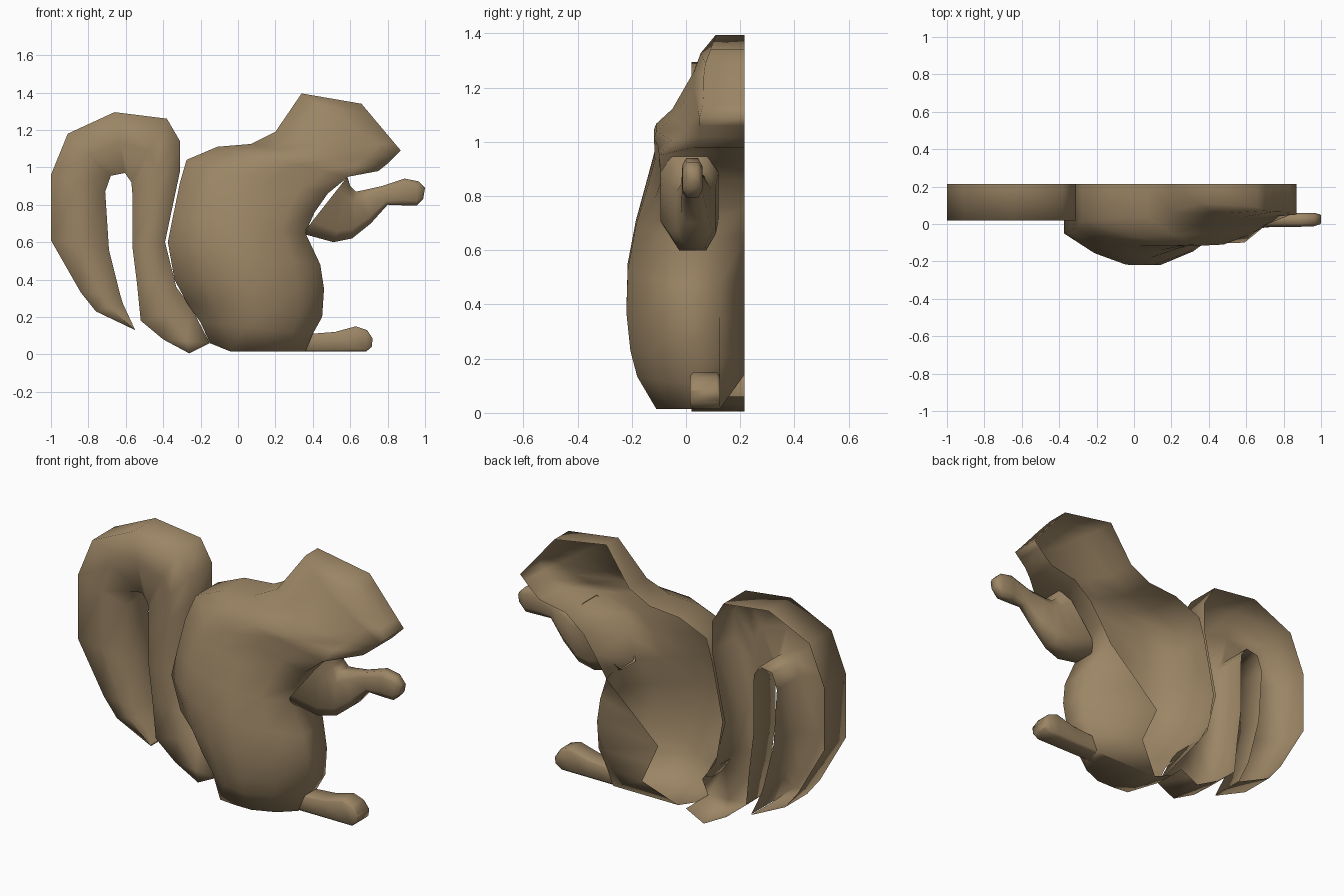
import bpy, bmesh, math

BACK = 0.215
fur = bpy.data.materials.new("brown fur")
fur.diffuse_color = (0.33, 0.235, 0.13, 1)


def loft(name, rings, closed=False):
    """Skin a list of equally long point rings, smooth shaded."""
    bm = bmesh.new()
    rows = [[bm.verts.new(p) for p in r] for r in rings]
    n = len(rows[0])
    for a, b in zip(rows, rows[1:]):
        for i in range(n if closed else n - 1):
            j = (i + 1) % n
            bm.faces.new((a[i], a[j], b[j], b[i]))
    if closed:  # the root end stays open inside the body
        bm.faces.new(rows[-1])
    bmesh.ops.remove_doubles(bm, verts=bm.verts, dist=0.0005)
    bmesh.ops.recalc_face_normals(bm, faces=bm.faces)
    if not closed:  # open shells face the front
        bm.normal_update()
        if sum(f.normal.y * f.calc_area() for f in bm.faces) > 0:
            bmesh.ops.reverse_faces(bm, faces=bm.faces)
    me = bpy.data.meshes.new(name)
    bm.to_mesh(me)
    bm.free()
    me.materials.append(fur)
    for f in me.polygons:
        f.use_smooth = True
    ob = bpy.data.objects.new(name, me)
    bpy.context.collection.objects.link(ob)
    return ob


def mix(a, b, t):
    return a + (b - a) * t


# Body and head: half shell, open at the back
# each row: left x, z, right x, z, inner leg x, z, left rim y, front y, right rim y
body_rows = [
    (-.20, .17, .40, .11, .12, .14, .02, -.18, .00),
    (-.27, .27, .45, .20, .07, .25, .01, -.205, -.02),
    (-.34, .40, .46, .35, .02, .36, -.02, -.22, -.04),
    (-.375, .60, .44, .48, .15, .48, -.05, -.215, -.05),
    (-.345, .75, .36, .65, .34, .65, -.04, -.185, -.06),
    (-.31, .92, .41, .76, .41, .76, -.02, -.145, -.08),
    (-.275, 1.04, .48, .86, .48, .86, .02, -.115, -.09),
    (-.11, 1.11, .59, .95, .59, .95, .03, -.118, -.10),
    (.07, 1.125, .75, .98, .75, .98, .04, -.11, .03),
    (.20, 1.19, .80, 1.02, .80, 1.02, .06, -.05, .05),
    (.34, 1.395, .84, 1.06, .84, 1.06, .11, .03, .05),
    (.66, 1.34, .87, 1.09, .87, 1.09, .09, .065, .05),
]


def body_ring(row):
    lx, lz, rx, rz, bx, bz, yl, yf, yr = row
    # below the seam the body runs straight into the tail, with no side wall
    ring = [(lx, BACK if lz > .25 else yl, lz), (lx, yl, lz)]
    for t, w in ((.2, .64), (.4, 1), (.6, 1), (.82, .6)):
        rim = mix(yl, yr, t)
        ring.append((mix(lx, rx, t), mix(rim, yf, w), mix(lz, rz, t)))
    leg_y = .125 if (bx, bz) != (rx, rz) else BACK
    return ring + [(rx, yr, rz), (rx, leg_y, rz), (bx, BACK, bz)]


# flat seat edge, then the rows above it
seat = [(-.15, .02, .06), (-.15, .02, .06), (-.04, -.10, .015),
        (.05, -.11, .015), (.16, -.11, .015), (.28, -.06, .015),
        (.36, .015, .015), (.36, .125, .015), (-.04, .125, .015)]
rings = [seat] + [body_ring(r) for r in body_rows]
floor = [(x, max(y, .125), z) for x, y, z in seat]       # underside
face = [(x, BACK, z) for x, y, z in rings[-1]]           # snout wall
loft("body_and_head", [floor] + rings + [face])

# Tail: curled band with straight sides, open at the back
tail_rows = [
    (-.55, .13, -.552, .135), (-.76, .23, -.615, .27), (-.84, .33, -.63, .32),
    (-1, .61, -.69, .56), (-1, .96, -.71, .87), (-.91, 1.18, -.68, .955),
    (-.66, 1.295, -.605, .97), (-.38, 1.26, -.57, .92), (-.31, 1.14, -.565, .86),
    (-.31, .98, -.565, .75), (-.39, .60, -.565, .58), (-.33, .36, -.54, .38),
    (-.25, .25, -.52, .18), (-.15, .06, -.40, .08), (-.15, .06, -.26, .005),
]
tail = [[(a, .02 if i > 12 else BACK, b), (a, .02, b),
         (mix(a, c, .5), .018, mix(b, d, .5)), (c, .02, d), (c, BACK, d)]
        for i, (a, b, c, d) in enumerate(tail_rows)]
tail.append([(x, BACK, z) for x, y, z in tail[-1]])
loft("tail", tail)


def limb(name, rows, sides=8, square=0.6):
    """Rows: top x, z, bottom x, z, near y, far y."""
    out = []
    for tx, tz, bx, bz, y0, y1 in rows:
        ring = []
        for k in range(sides):
            a = 2 * math.pi * (k + .5) / sides
            u, v = math.cos(a), math.sin(a)
            u = math.copysign(min(1, abs(u) / math.cos(math.pi / 8)) ** square, u)
            v = math.copysign(min(1, abs(v) / math.cos(math.pi / 8)) ** square, v)
            t = .5 - .5 * v
            ring.append((mix(tx, bx, t), mix(y0, y1, .5 + .5 * u), mix(tz, bz, t)))
        out.append(ring)
    return loft(name, out, closed=True)


# Arm with paw, growing out of the chest edge
limb("arm", [
    (.585, .95, .345, .645, -.095, .12),
    (.60, .90, .51, .60, -.06, .11),
    (.63, .87, .61, .62, -.035, .10),
    (.68, .88, .71, .70, -.018, .08),
    (.77, .90, .80, .80, -.015, .06),
    (.89, .94, .88, .797, -.015, .06),
    (.965, .925, .955, .795, -.012, .06),
    (1.0, .89, .99, .83, 0, .05),
])

# Foot
limb("foot", [
    (.34, .12, .30, .015, .015, .125),
    (.39, .11, .39, .015, .015, .125),
    (.52, .12, .52, .015, .015, .125),
    (.63, .15, .63, .015, .015, .125),
    (.69, .13, .685, .015, .015, .125),
    (.72, .085, .715, .04, .015, .125),
], square=0.25)
